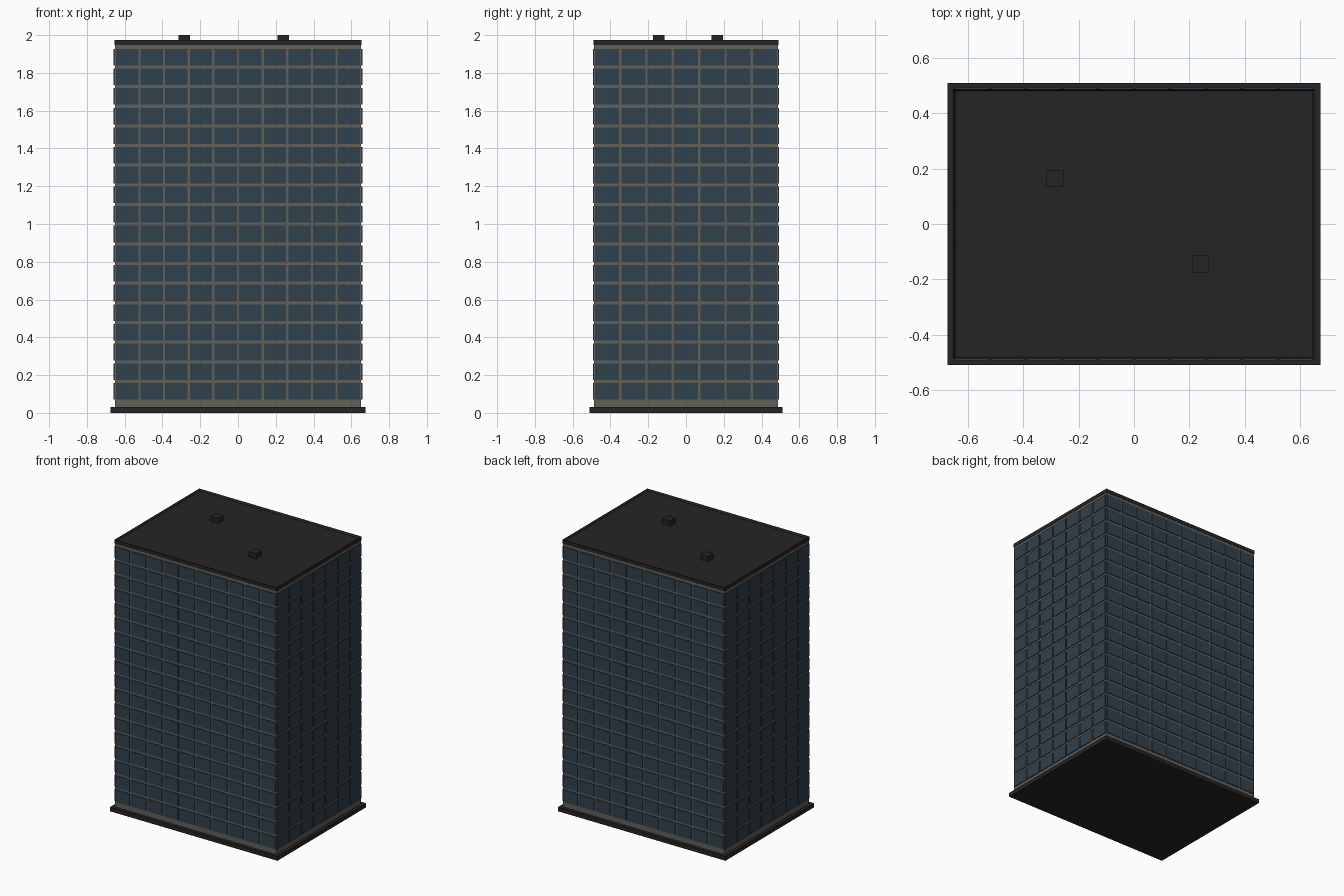
import bpy, bmesh
from mathutils import Matrix, Vector

if "Cube" in bpy.data.objects:
    bpy.data.objects.remove(bpy.data.objects["Cube"])

HX, HY = 0.652, 0.487            # half width and half depth of the tower wall
FLOORS, FLOOR_H = 18, 0.1041
GLASS_Z, GLASS_H = 0.07, 0.088   # first window sill, window height
MULLION, RELIEF = 0.012, 0.006   # gap between panes, how far panes stand out


def material(name, rgb):
    m = bpy.data.materials.new(name)
    m.diffuse_color = (*rgb, 1)
    m.use_nodes = True
    m.node_tree.nodes["Principled BSDF"].inputs["Base Color"].default_value = m.diffuse_color
    return m


dark = material("dark roofing", (0.018, 0.018, 0.018))
stone = material("warm grey concrete", (0.125, 0.116, 0.098))
glass = material("blue grey glass", (0.030, 0.052, 0.073))


def add_box(bm, lo, hi):
    lo, hi = Vector(lo), Vector(hi)
    size = hi - lo
    m = Matrix.Translation((lo + hi) / 2) @ Matrix.Diagonal((*size, 1))
    bmesh.ops.create_cube(bm, size=1, matrix=m)


def finish(name, bm, mat):
    mesh = bpy.data.meshes.new(name)
    bm.to_mesh(mesh)
    bm.free()
    mesh.materials.append(mat)
    ob = bpy.data.objects.new(name, mesh)
    bpy.context.collection.objects.link(ob)
    return ob


def box(name, lo, hi, mat):
    bm = bmesh.new()
    add_box(bm, lo, hi)
    return finish(name, bm, mat)


# Ground plinth and concrete tower
box("plinth", (-0.675, -0.51, 0), (0.675, 0.51, 0.03), dark)
box("tower_wall", (-HX, -HY, 0.03), (HX, HY, 1.948), stone)


# Window panes, standing slightly proud of the wall on all four sides
def window_wall(name, half_w, half_d, bays, turn):
    bm = bmesh.new()
    bay = 2 * half_w / bays
    for f in range(FLOORS):
        z = GLASS_Z + f * FLOOR_H
        for b in range(bays):
            x = -half_w + b * bay
            add_box(bm, (x + MULLION / 2, -half_d - RELIEF, z),
                    (x + bay - MULLION / 2, -half_d + 0.002, z + GLASS_H))
    bm.transform(Matrix.Rotation(turn * 1.5707963, 4, 'Z'))
    finish(name, bm, glass)


for name, w, d, bays, turn in (("front_windows", HX, HY, 10, 0),
                               ("right_windows", HY, HX, 7, 1),
                               ("back_windows", HX, HY, 10, 2),
                               ("left_windows", HY, HX, 7, 3)):
    window_wall(name, w, d, bays, turn)

# Roof slab with a low parapet: inset the top face and lower it
bm = bmesh.new()
add_box(bm, (-0.654, -0.489, 1.948), (0.654, 0.489, 1.975))
bm.normal_update()
top = max(bm.faces, key=lambda f: f.calc_center_median().z)
bmesh.ops.inset_region(bm, faces=[top], thickness=0.012)
bmesh.ops.translate(bm, verts=top.verts, vec=(0, 0, -0.013))
finish("roof_slab", bm, dark)

# Rooftop vents
for name, x, y in (("left_vent", -0.285, 0.165), ("right_vent", 0.24, -0.145)):
    box(name, (x - 0.031, y - 0.031, 1.96), (x + 0.031, y + 0.031, 2.0), dark)
